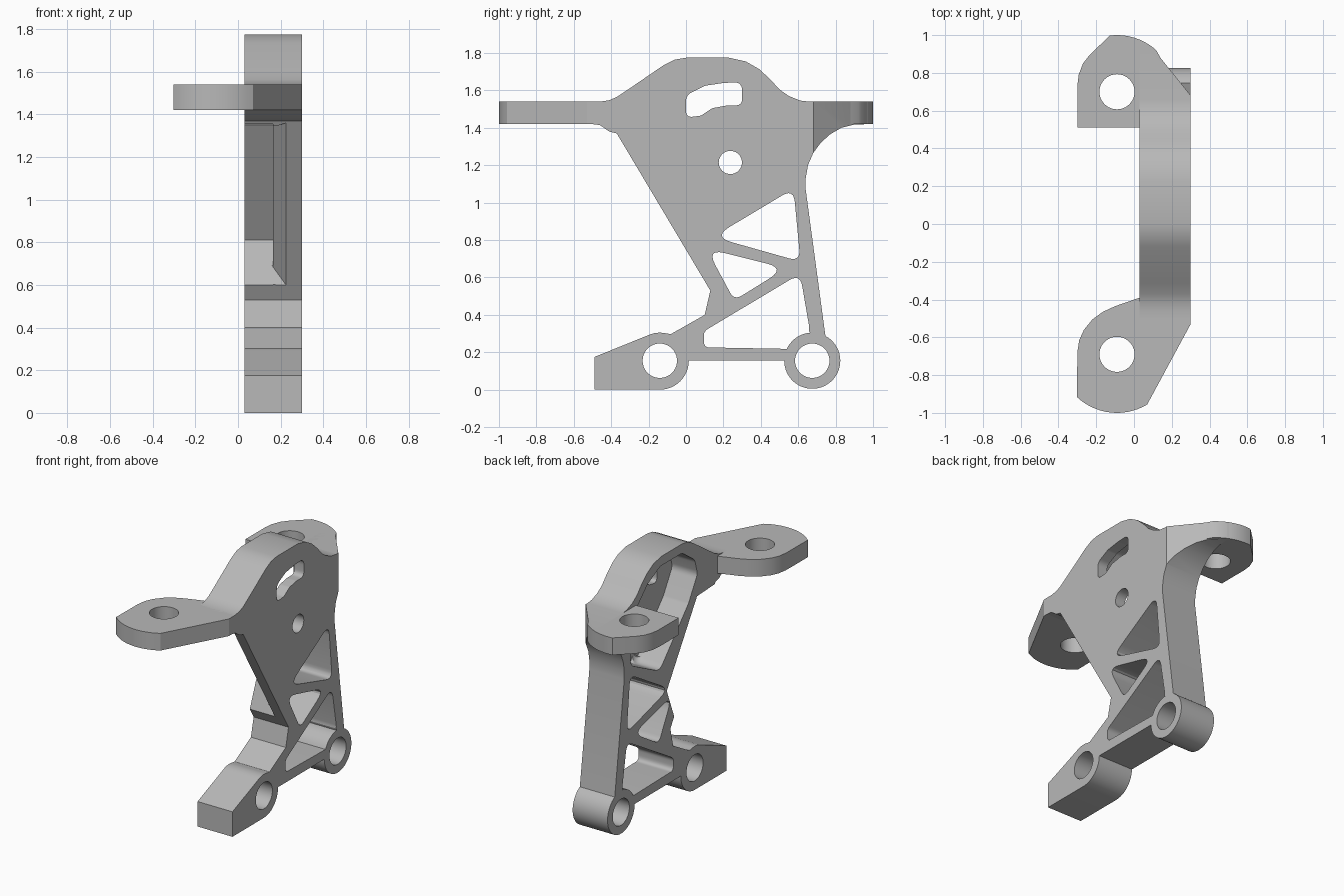
import bpy, bmesh, math
from mathutils import Vector

cube = bpy.data.objects.get("Cube")
if cube:
    bpy.data.objects.remove(cube, do_unlink=True)

metal = bpy.data.materials.new("plain grey")
metal.use_nodes = True
GREY = (0.48, 0.48, 0.48, 1)
metal.diffuse_color = GREY
metal.node_tree.nodes["Principled BSDF"].inputs["Base Color"].default_value = GREY


def arc(cx, cy, r, start, end, n=20):
    """Points on a circular arc, angles in degrees."""
    angles = [math.radians(start + (end - start) * i / n) for i in range(n + 1)]
    return [(cx + r * math.cos(a), cy + r * math.sin(a)) for a in angles]


def circle(cx, cy, r, n=40):
    return arc(cx, cy, r, 0, 360, n)[:-1]


def rounded(corners, r, steps=6):
    """Polygon with every corner filleted."""
    pts = [Vector(c) for c in corners]
    out = []
    for i, p in enumerate(pts):
        u, v = pts[i - 1] - p, pts[(i + 1) % len(pts)] - p
        d = min(r / math.tan(u.angle(v) / 2), 0.45 * u.length, 0.45 * v.length)
        a, b = p + u.normalized() * d, p + v.normalized() * d
        for k in range(steps + 1):
            t = k / steps
            out.append(tuple(a * (1 - t) ** 2 + p * 2 * t * (1 - t) + b * t * t))
    return out


def prism(name, pts, lo, hi, axis="x", far_pts=None, floor_bevel=0):
    """Extrude an outline along x or z; the far cap may differ or be bevelled."""
    def place(p, h):
        return (h, *p) if axis == "x" else (*p, h)
    bm = bmesh.new()
    a = [bm.verts.new(place(p, lo)) for p in pts]
    b = [bm.verts.new(place(p, hi)) for p in (far_pts or pts)]
    bm.faces.new(a)
    cap = bm.faces.new(b)
    for i in range(len(a)):
        j = (i + 1) % len(a)
        bm.faces.new((a[i], a[j], b[j], b[i]))
    if floor_bevel:
        bmesh.ops.bevel(bm, geom=list(cap.edges), offset=floor_bevel,
                        segments=4, profile=0.5, affect="EDGES")
    bmesh.ops.recalc_face_normals(bm, faces=bm.faces)
    mesh = bpy.data.meshes.new(name)
    bm.to_mesh(mesh)
    bm.free()
    mesh.materials.append(metal)
    obj = bpy.data.objects.new(name, mesh)
    bpy.context.collection.objects.link(obj)
    return obj


def activate(obj):
    bpy.ops.object.select_all(action="DESELECT")
    obj.select_set(True)
    bpy.context.view_layer.objects.active = obj


def cut(obj, cutter):
    mod = obj.modifiers.new("cut", "BOOLEAN")
    mod.operation, mod.solver, mod.object = "DIFFERENCE", "EXACT", cutter
    cutter.hide_render = True
    activate(obj)
    bpy.ops.object.modifier_apply(modifier=mod.name)
    bpy.data.objects.remove(cutter, do_unlink=True)


IN, OUT = 0.03, 0.30        # inner and outer faces of the plate
LUG_F, LUG_B = (-0.14, 0.155), (0.675, 0.155)

# Main plate: side outline, from the foot round the lugs, up the back, over the top
outline = [(-0.49, 0.0)]
outline += arc(*LUG_F, 0.155, -90, 0, 12)
outline += arc(*LUG_B, 0.15, 180, 422, 36)
outline += [(0.64, 1.07), (0.64, 1.13), (0.652, 1.2), (0.68, 1.265), (0.72, 1.32),
            (0.77, 1.365), (0.83, 1.4), (0.9, 1.418), (0.98, 1.42), (0.98, 1.54),
            (0.66, 1.54), (0.61, 1.546), (0.55, 1.57), (0.5, 1.605), (0.45, 1.66),
            (0.39, 1.715), (0.32, 1.755), (0.23, 1.775), (0.0, 1.775), (-0.06, 1.765),
            (-0.12, 1.735), (-0.31, 1.605), (-0.37, 1.565), (-0.41, 1.548), (-0.46, 1.54),
            (-0.5, 1.54), (-0.5, 1.42), (-0.46, 1.415), (-0.41, 1.38), (-0.37, 1.37),
            (0.13, 0.53), (0.1, 0.4), (-0.08, 0.298)]
outline += arc(*LUG_F, 0.15, 75, 115, 6)
outline += [(-0.49, 0.175)]
plate = prism("side_plate", outline, IN, OUT)

# Lug bores, round hole, curved slot and truss openings, all right through
slot = [(0.0, 1.575), (0.1, 1.625), (0.2, 1.64), (0.3, 1.645), (0.3, 1.52),
        (0.22, 1.52), (0.14, 1.505), (0.08, 1.465), (0.0, 1.455)]
lower_cell = rounded([(0.095, 0.22), (0.095, 0.312), (0.61, 0.62), (0.665, 0.30)], 0.045)
lower_cell = [p for p in lower_cell if math.dist(p, LUG_B) > 0.16]
lower_cell += [p for p in arc(*LUG_B, 0.15, 95, 155, 10)]
through = [
    circle(*LUG_F, 0.092), circle(*LUG_B, 0.092), circle(0.237, 1.215, 0.062),
    rounded(slot, 0.055),
    rounded([(0.144, 0.817), (0.575, 1.075), (0.612, 0.685)], 0.045),
    rounded([(0.109, 0.755), (0.534, 0.649), (0.258, 0.478)], 0.045),
    lower_cell,
]
for shape in through:
    cut(plate, prism("cutter", shape, -0.1, 0.5))

# Rounded pocket in the inner face, leaving a thin outer web
pocket = [(0.25, 0.98), (0.57, 1.14), (0.57, 1.45), (0.38, 1.64), (0.24, 1.71),
          (0.0, 1.71), (-0.14, 1.61), (-0.17, 1.5), (-0.07, 1.33)]
cut(plate, prism("cutter", rounded(pocket, 0.07), -0.1, 0.225, floor_bevel=0.05))

# Stepped-back front edge with a sloping shoulder towards the outer face
step = [(0.0875, 0.6), (0.17, 0.81), (-0.165, 1.345), (-0.36, 1.355),
        (-0.55, 1.3), (-0.1, 0.6)]
cut(plate, prism("cutter", step, -0.1, 0.165))
cut(plate, prism("cutter", [(0.124, 0.69), (-0.275, 1.345), (-0.55, 1.345), (0.03, 0.46)],
                 0.16, 0.225,
                 far_pts=[(0.0875, 0.6), (-0.365, 1.36), (-0.55, 1.345), (0.03, 0.46)]))

# Diagonal trim on the rear gusset
trim = [(-0.1, 1.1), (-0.09, 1.01), (0.04, 0.972), (0.14, 0.88), (0.31, 0.668),
        (0.4, 0.668), (0.4, 1.1)]
cut(plate, prism("cutter", trim, 1.0, 1.7, axis="z"))

# Horizontal mounting tabs, front and back
front_edge = [(IN, -0.39), (-0.1, -0.435), (-0.165, -0.465), (-0.22, -0.505),
              (-0.265, -0.56), (-0.29, -0.615), (-0.3, -0.68)]
front_edge += arc(-0.09, -0.69, 0.31, 227, 301, 14)
front_edge += [(0.3, -0.53), (0.3, -0.42)]
front_tab = prism("front_tab", front_edge, 1.42, 1.54, axis="z")
cut(front_tab, prism("cutter", circle(-0.09, -0.69, 0.093), 1.3, 1.7, axis="z"))

back_edge = [(0.3, 0.62), (0.3, 0.68), (0.14, 0.88)]
back_edge += arc(-0.09, 0.69, 0.31, 48, 97, 10)
back_edge += [(-0.235, 0.895), (-0.27, 0.85), (-0.293, 0.79), (-0.3, 0.73),
              (-0.3, 0.51), (IN + 0.005, 0.51), (IN + 0.005, 0.6)]
back_tab = prism("back_tab", back_edge, 1.42, 1.54, axis="z")
cut(back_tab, prism("cutter", circle(-0.09, 0.7, 0.093), 1.3, 1.7, axis="z"))

for part in (plate, front_tab, back_tab):
    activate(part)
    bpy.ops.object.shade_smooth_by_angle(angle=math.radians(25))
